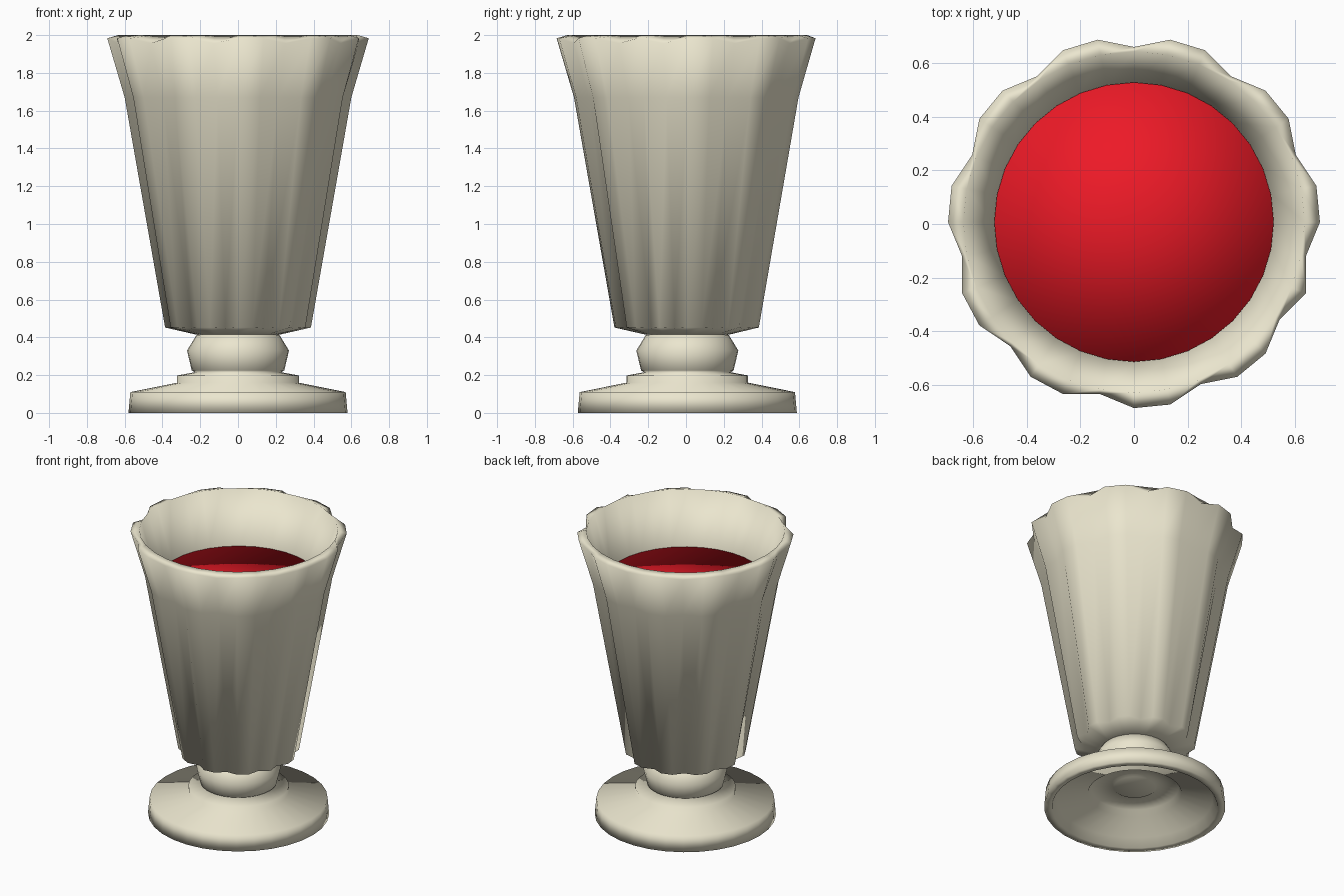
import bpy, bmesh
from math import cos, sin, pi

if "Cube" in bpy.data.objects:
    bpy.data.objects.remove(bpy.data.objects["Cube"])

SIDES = 32
CENTRE_Y = 0.007
# grooves between the eleven lobes (one lobe is narrower than the rest)
GROOVES = {0, 3, 6, 9, 12, 15, 18, 21, 23, 26, 29}


def material(name, color):
    m = bpy.data.materials.new(name)
    m.diffuse_color = color
    m.use_nodes = True
    m.node_tree.nodes["Principled BSDF"].inputs["Base Color"].default_value = m.diffuse_color
    return m


def lathe(name, profile, mat):
    """Spin (r, z) points; a 4-tuple adds (r, z) for the grooves."""
    bm = bmesh.new()
    rings = []
    for p in profile:
        if p[0] == 0:
            rings.append([bm.verts.new((0, CENTRE_Y, p[1]))] * SIDES)
            continue
        ring = []
        for k in range(SIDES):
            r, z = p[-2:] if k in GROOVES else p[:2]
            a = pi / 2 + 2 * pi * k / SIDES
            ring.append(bm.verts.new((r * cos(a), CENTRE_Y + r * sin(a), z)))
        rings.append(ring)
    for lower, upper in zip(rings, rings[1:]):
        for k in range(SIDES):
            n = (k + 1) % SIDES
            quad = [lower[k], lower[n], upper[n], upper[k]]
            face = bm.faces.new(list(dict.fromkeys(quad)))
            face.smooth = True
    bmesh.ops.recalc_face_normals(bm, faces=bm.faces)
    mesh = bpy.data.meshes.new(name)
    bm.to_mesh(mesh)
    bm.free()
    mesh.materials.append(mat)
    ob = bpy.data.objects.new(name, mesh)
    bpy.context.collection.objects.link(ob)
    return ob


cream = material("cream", (0.83, 0.79, 0.62, 1))
red = material("red", (0.85, 0.01, 0.02, 1))

# hollow foot with the stem knob
lathe("foot_and_stem", [
    (0, 0.145), (0.135, 0.145), (0.15, 0.155), (0.28, 0.14), (0.30, 0.10),
    (0.50, 0.06), (0.53, 0.0), (0.58, 0.0), (0.57, 0.11),
    (0.322, 0.16), (0.322, 0.198), (0.23, 0.215), (0.245, 0.225),
    (0.27, 0.33), (0.22, 0.412), (0.20, 0.42), (0, 0.42)], cream)

# lobed bowl: underside, outer wall, flared rim, round inner wall
lathe("bowl", [
    (0, 0.414), (0.22, 0.414),
    (0.386, 0.452, 0.345, 0.448),
    (0.60, 1.67, 0.562, 1.67),
    (0.692, 1.983, 0.652, 1.957),
    (0.635, 2.0), (0.525, 1.645), (0.31, 0.55), (0, 0.5)], cream)

# drink filling the bowl
lathe("liquid", [(0, 0.56), (0.305, 0.6), (0.52, 1.645), (0, 1.645)], red)
